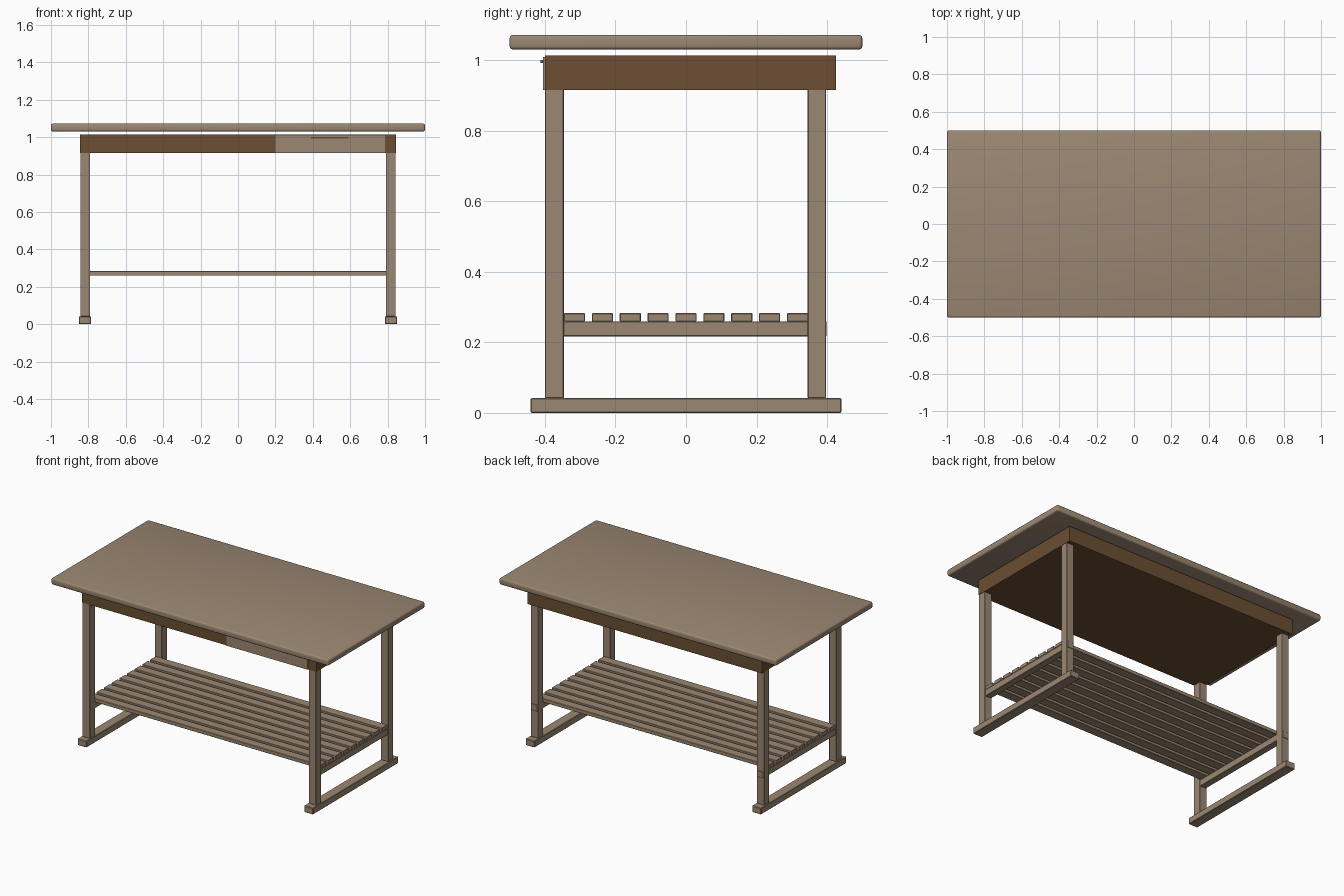
import bpy
import bmesh
from mathutils import Vector

if "Cube" in bpy.data.objects:
    bpy.data.objects.remove(bpy.data.objects["Cube"], do_unlink=True)


def make_material(name, rgb):
    mat = bpy.data.materials.new(name)
    mat.use_nodes = True
    colour = (*rgb, 1.0)
    mat.diffuse_color = colour
    mat.node_tree.nodes["Principled BSDF"].inputs["Base Color"].default_value = colour
    return mat


light_wood = make_material("light wood", (0.33, 0.245, 0.17))
brown_wood = make_material("brown wood", (0.145, 0.076, 0.032))


def box(name, x, y, z, mat, bevel=0.0, segments=1):
    """Box from (low, high) ranges on each axis, with optional softened edges."""
    low, high = (Vector(c) for c in zip(x, y, z))
    bm = bmesh.new()
    bmesh.ops.create_cube(bm, size=1.0)
    bmesh.ops.scale(bm, vec=high - low, verts=bm.verts)
    bmesh.ops.translate(bm, vec=(low + high) / 2, verts=bm.verts)
    if bevel:
        bmesh.ops.bevel(bm, geom=bm.edges[:], offset=bevel, segments=segments,
                        profile=0.5, affect='EDGES')
    mesh = bpy.data.meshes.new(name)
    bm.to_mesh(mesh)
    bm.free()
    mesh.materials.append(mat)
    obj = bpy.data.objects.new(name, mesh)
    bpy.context.collection.objects.link(obj)
    return obj


# Table top with rounded edges
box("table_top", (-1, 1), (-0.5, 0.5), (1.03, 1.072), light_wood, 0.01, 3)

# Closed frame box under the top
box("apron", (-0.845, 0.845), (-0.4, 0.425), (0.915, 1.013), brown_wood)

# Drawer front and its slim pull
box("drawer_front", (0.2, 0.785), (-0.406, -0.38), (0.916, 1.009), light_wood)
box("drawer_handle", (0.39, 0.59), (-0.413, -0.4), (0.992, 1.0), brown_wood)

# Side frames: foot, two legs and a shelf rail on each side
for side, sign in (("left", 1), ("right", -1)):
    def span(a, b):
        return sorted((sign * a, sign * b))

    box(side + "_foot", span(0.785, 0.85), (-0.441, 0.441), (0, 0.042),
        light_wood, 0.003)
    box(side + "_shelf_rail", span(0.793, 0.837), (-0.399, 0.399), (0.217, 0.259),
        light_wood, 0.002)
    for end, y in (("front", (-0.4, -0.346)), ("back", (0.345, 0.397))):
        box(f"{side}_{end}_leg", span(0.79, 0.843), y, (0.042, 0.92),
            light_wood, 0.002)

# Slatted shelf
slats = 9
for i in range(slats):
    y = (i - (slats - 1) / 2) * 0.079
    box(f"shelf_slat_{i + 1}", (-0.837, 0.837), (y - 0.03, y + 0.03),
        (0.259, 0.283), light_wood, 0.002)

# Smooth only the rounded edges of the top
top = bpy.data.objects["table_top"]
bpy.context.view_layer.objects.active = top
top.select_set(True)
bpy.ops.object.shade_smooth_by_angle(angle=0.6)
top.select_set(False)
